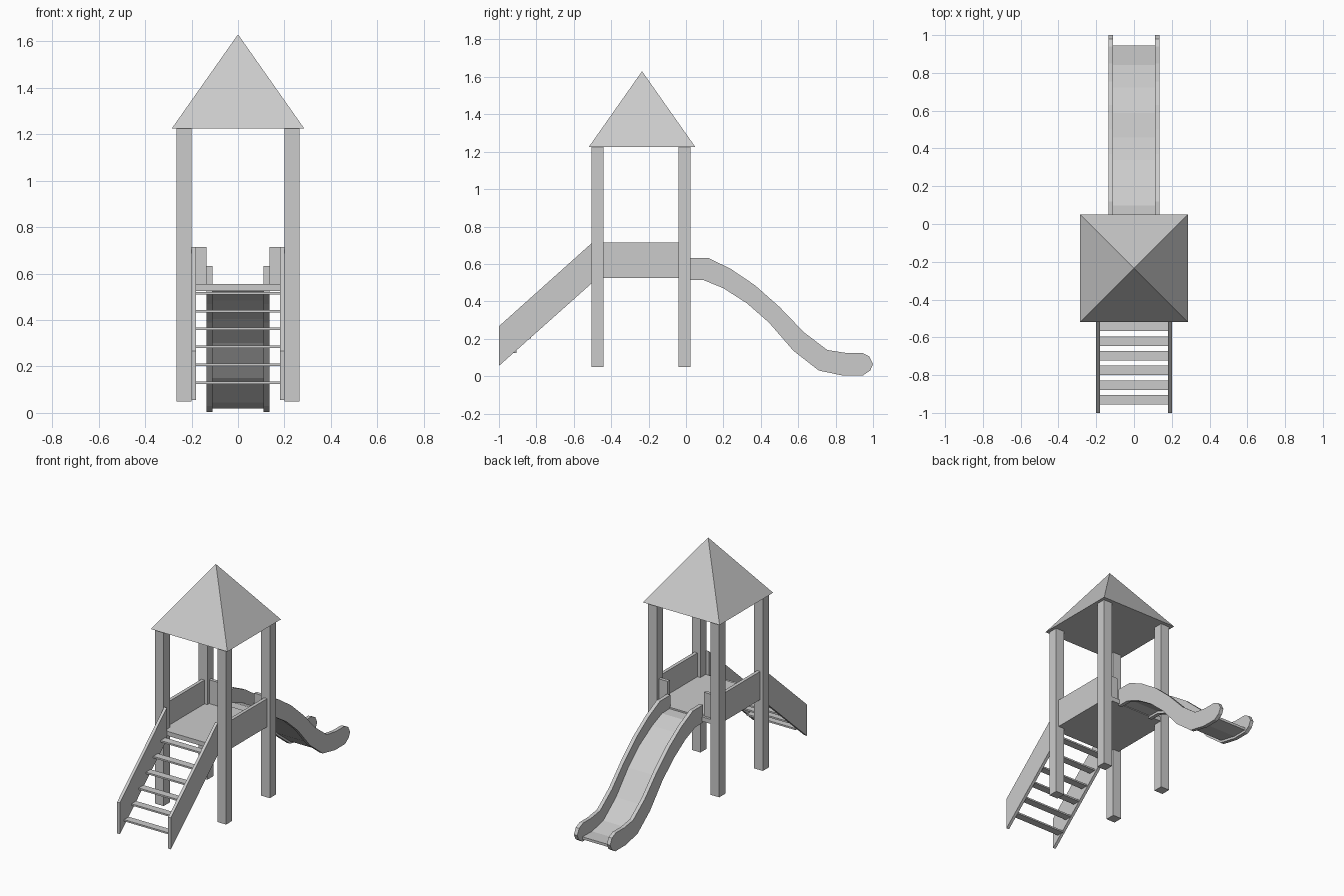
import bpy

if "Cube" in bpy.data.objects:
    bpy.data.objects.remove(bpy.data.objects["Cube"])

def mesh(name, verts, faces):
    me = bpy.data.meshes.new(name)
    me.from_pydata(verts, [], faces)
    me.update()
    ob = bpy.data.objects.new(name, me)
    bpy.context.collection.objects.link(ob)
    return ob

def extrude_x(name, profile, x0, x1):
    """Solid from a (y, z) profile running clockwise as seen from +x."""
    n = len(profile)
    verts = [(x, y, z) for x in (x0, x1) for y, z in profile]
    faces = [tuple(range(n)), tuple(reversed(range(n, 2 * n)))]
    faces += [(i, i + n, (i + 1) % n + n, (i + 1) % n) for i in range(n)]
    return mesh(name, verts, faces)

def box(name, x0, x1, y0, y1, z0, z1):
    return extrude_x(name, [(y0, z0), (y0, z1), (y1, z1), (y1, z0)], x0, x1)

def mirror_x(ob):
    ob.modifiers.new("mirror", 'MIRROR').use_mirror_merge = False
    return ob

# Corner posts
for label, y in (("front", -0.505), ("back", -0.04)):
    mirror_x(box(label + "_posts", 0.2, 0.265, y, y + 0.065, 0.05, 1.225))

# Pyramid roof
r, yc = 0.285, -0.235
mesh("roof",
     [(-r, yc - r, 1.225), (r, yc - r, 1.225), (r, yc + r, 1.225),
      (-r, yc + r, 1.225), (0, yc, 1.63)],
     [(3, 2, 1, 0), (0, 1, 4), (1, 2, 4), (2, 3, 4), (3, 0, 4)])

# Platform and guard panels
box("platform", -0.245, 0.245, -0.495, 0.02, 0.525, 0.555)
mirror_x(box("side_panels", 0.222, 0.245, -0.45, -0.03, 0.555, 0.715))
mirror_x(box("back_panels", 0.135, 0.205, -0.02, 0.003, 0.555, 0.715))

# Ladder stringers and steps
mirror_x(extrude_x("stair_stringers",
                   [(-1, 0.055), (-1, 0.267), (-0.5, 0.715), (-0.5, 0.5)], 0.18, 0.2))
for i in range(6):
    y, z = -0.955 + 0.0775 * i, 0.125 + 0.077 * i
    box(f"stair_step_{i + 1}", -0.182, 0.182, y, y + 0.05, z, z + 0.011)

# Slide side rails: top edge, rounded toe, bottom edge
top = [(0.01, 0.633), (0.12, 0.632), (0.24, 0.573), (0.37, 0.485), (0.5, 0.37),
       (0.63, 0.235), (0.755, 0.14), (0.85, 0.125), (0.94, 0.125)]
toe = [(0.98, 0.105), (1.0, 0.065), (0.985, 0.03)]
bottom = [(0.01, 0.515), (0.095, 0.513), (0.2, 0.47), (0.325, 0.39), (0.445, 0.285),
          (0.575, 0.135), (0.71, 0.03), (0.84, 0.003), (0.945, 0.003)]
mirror_x(extrude_x("slide_rails", top + toe + bottom[::-1], 0.11, 0.135))

# Slide bed, following the rail bottom
low = [(y + 0.003, z + 0.015) for y, z in bottom[:-1]] + [(0.945, 0.018)]
high = [(y + (0.013 if 0.2 < y < 0.8 else 0.003), z + 0.03) for y, z in bottom[:-1]] + [(0.945, 0.035)]
extrude_x("slide_bed", high + low[::-1], -0.112, 0.112)
